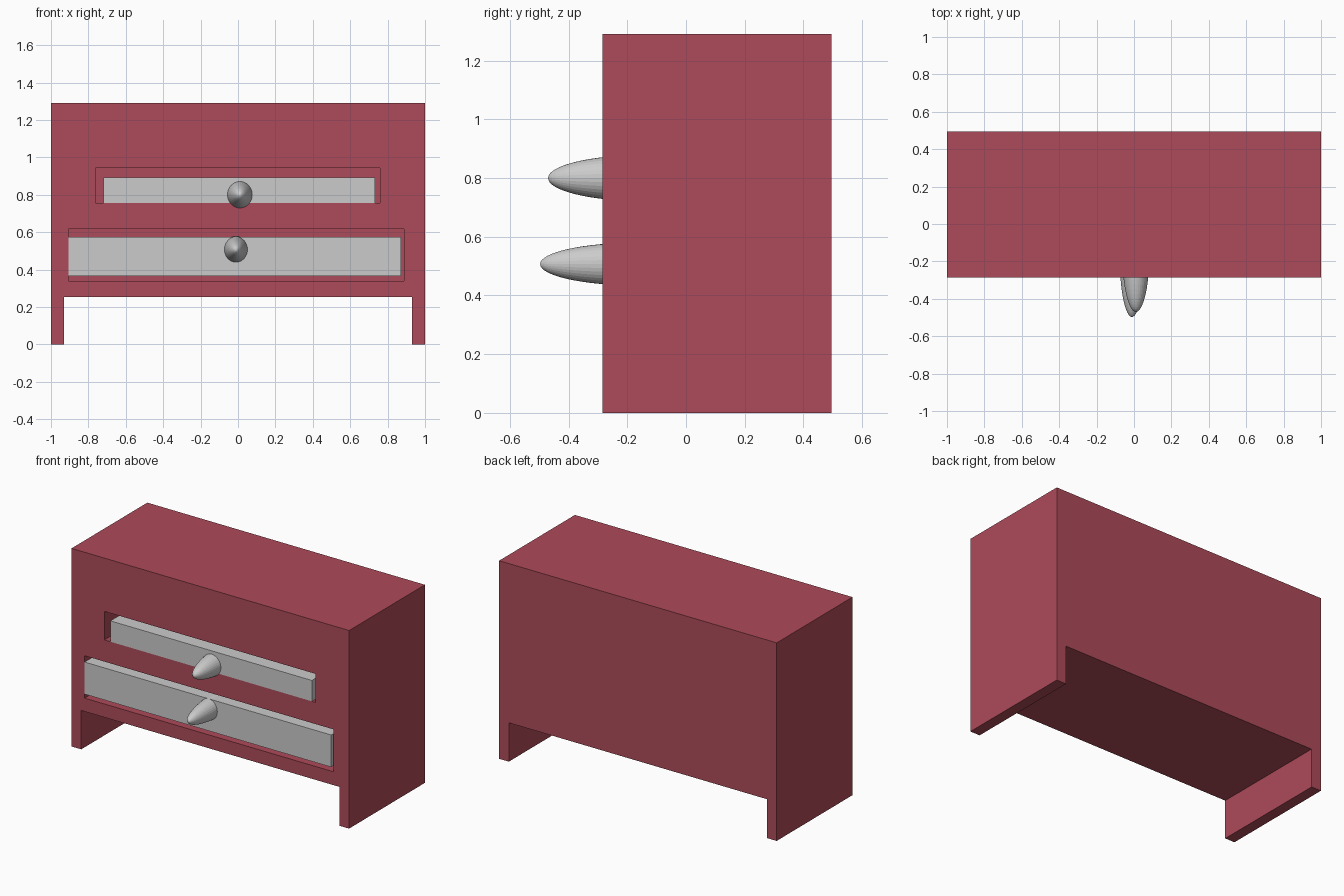
import bpy
import math

if "Cube" in bpy.data.objects:
    bpy.data.objects.remove(bpy.data.objects["Cube"])

FRONT, BACK = -0.285, 0.495

red = bpy.data.materials.new("red_paint")
red.diffuse_color = (0.42, 0.07, 0.10, 1)
red.use_nodes = True
red.node_tree.nodes["Principled BSDF"].inputs["Base Color"].default_value = red.diffuse_color


def prism(name, profile, y0, y1):
    """Extrude an (x, z) outline from y0 to y1."""
    n = len(profile)
    verts = [(x, y0, z) for x, z in profile] + [(x, y1, z) for x, z in profile]
    faces = [list(range(n)), list(range(2 * n - 1, n - 1, -1))]
    faces += [(i, i + n, (i + 1) % n + n, (i + 1) % n) for i in range(n)]
    mesh = bpy.data.meshes.new(name)
    mesh.from_pydata(verts, [], faces)
    obj = bpy.data.objects.new(name, mesh)
    bpy.context.collection.objects.link(obj)
    return obj


def box(name, x0, x1, z0, z1, y0, y1):
    return prism(name, [(x0, z0), (x1, z0), (x1, z1), (x0, z1)], y0, y1)


def knob(name, x, z, tip, rx, rz, length=0.33):
    """Long pointed half-ellipsoid, its rear buried in the drawer."""
    bpy.ops.mesh.primitive_uv_sphere_add(
        segments=32, ring_count=32, radius=1,
        location=(x, tip + length, z), rotation=(math.pi / 2, 0, 0))
    obj = bpy.context.object
    obj.name = name
    obj.scale = (rx, rz, length)


# Cabinet body with side-panel legs
body = prism("cabinet_body", [
    (-1, 0), (-0.93, 0), (-0.93, 0.253), (0.93, 0.253),
    (0.93, 0), (1, 0), (1, 1.29), (-1, 1.29)], FRONT, BACK)
body.data.materials.append(red)

# Drawer openings cut into the front
openings = [("upper", -0.763, 0.758, 0.757, 0.943),
            ("lower", -0.905, 0.888, 0.34, 0.616)]
for label, x0, x1, z0, z1 in openings:
    cutter = box(label + "_opening_cutter", x0, x1, z0, z1, FRONT - 0.1, 0.42)
    cutter.hide_render = True
    cutter.data.materials.append(red)
    mod = body.modifiers.new(label + "_opening", 'BOOLEAN')
    mod.operation = 'DIFFERENCE'
    mod.solver = 'EXACT'
    mod.object = cutter
    bpy.context.view_layer.objects.active = body
    bpy.ops.object.modifier_apply(modifier=mod.name)
    bpy.data.objects.remove(cutter)

# Drawers, flush with the front
box("upper_drawer", -0.72, 0.732, 0.757, 0.893, FRONT, 0.42)
box("lower_drawer", -0.905, 0.871, 0.366, 0.575, FRONT, 0.42)

# Pointed knobs
knob("upper_knob", 0.01, 0.80, -0.47, 0.074, 0.079)
knob("lower_knob", -0.011, 0.507, -0.497, 0.066, 0.073)
